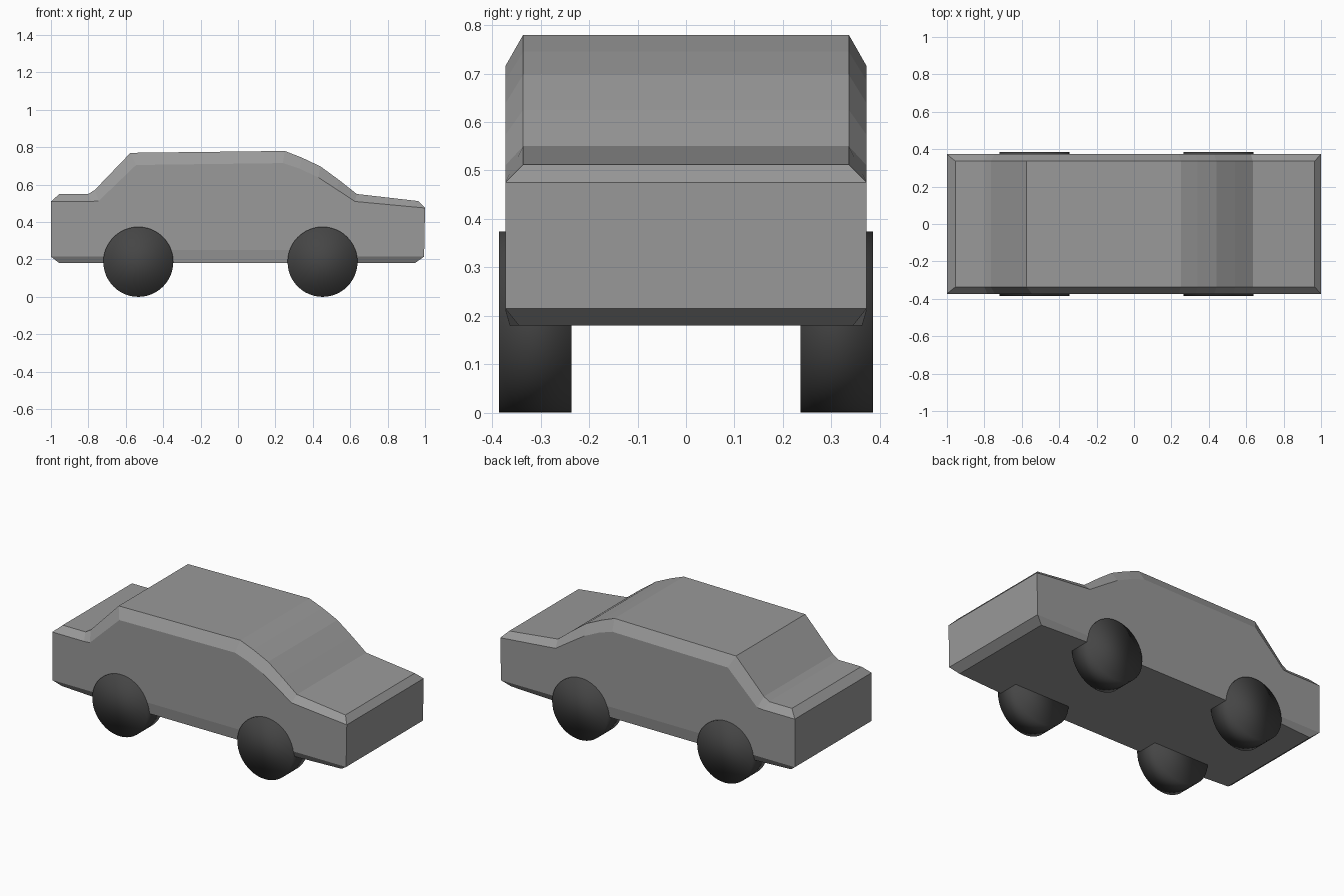
import bpy, bmesh
from math import radians

if "Cube" in bpy.data.objects:
    bpy.data.objects.remove(bpy.data.objects["Cube"])

# Body side profiles (x, z), rear to nose: centre ridge and the outer side edge
TOP_IN = [(-.955, .55), (-.80, .55), (-.765, .572), (-.575, .77), (.25, .78),
          (.34, .745), (.44, .698), (.54, .625), (.635, .55), (.965, .512)]
TOP_OUT = [(-1, .51), (-.785, .51), (-.745, .513), (-.545, .705), (.24, .715),
           (.33, .685), (.43, .638), (.53, .573), (.625, .51), (1, .475)]
LOW_OUT = [(-1, .215), (-.72, .215), (-.35, .25), (.27, .25), (.64, .215), (.995, .215)]
LOW_IN = [(-.955, .18), (-.72, .18), (-.35, .18), (.27, .18), (.64, .18), (.945, .18)]
Y_OUT, Y_IN, Y_END, Y_SILL = .373, .336, .345, .363


def material(name, grey):
    mat = bpy.data.materials.new(name)
    mat.diffuse_color = (grey, grey, grey, 1)
    mat.use_nodes = True
    mat.node_tree.nodes["Principled BSDF"].inputs["Base Color"].default_value = mat.diffuse_color
    return mat


def build_body():
    bm = bmesh.new()

    def rails(points, ys):
        return [[bm.verts.new((x, s * y, z)) for (x, z), y in zip(points, ys)] for s in (-1, 1)]

    def strip(a, b):
        for i in range(len(a) - 1):
            bm.faces.new((a[i], a[i + 1], b[i + 1], b[i]))

    n = len(TOP_IN)
    ti, to = rails(TOP_IN, [Y_IN] * n), rails(TOP_OUT, [Y_OUT] * n)
    lo = rails(LOW_OUT, [Y_OUT] * 6)
    li = rails(LOW_IN, [Y_END] + [Y_SILL] * 4 + [Y_END])

    # Top, underside, and chamfers plus flat wall on each side
    strip(ti[0], ti[1])
    strip(li[0], li[1])
    for s in (0, 1):
        strip(ti[s], to[s])
        strip(lo[s], li[s])
        bm.faces.new(to[s] + lo[s][::-1])
    # Nose and tail walls with their chamfers
    for e in (0, -1):
        rows = [ti, to, lo, li]
        for a, b in zip(rows, rows[1:]):
            bm.faces.new((a[0][e], a[1][e], b[1][e], b[0][e]))

    bmesh.ops.recalc_face_normals(bm, faces=bm.faces)
    mesh = bpy.data.meshes.new("car_body")
    bm.to_mesh(mesh)
    bm.free()
    mesh.materials.append(material("body_grey", .32))
    obj = bpy.data.objects.new("car_body", mesh)
    bpy.context.collection.objects.link(obj)


build_body()

# Wheels, smooth shaded right across the caps
rubber = material("dark_rubber", .06)
for end, x in (("rear", -.533), ("front", .452)):
    for side, y in (("right", -.311), ("left", .311)):
        bpy.ops.mesh.primitive_cylinder_add(vertices=48, radius=.187, depth=.149,
                                            location=(x, y, .187), rotation=(radians(90), 0, 0))
        wheel = bpy.context.object
        wheel.name = f"{end}_{side}_wheel"
        wheel.data.materials.append(rubber)
        bpy.ops.object.shade_smooth()
